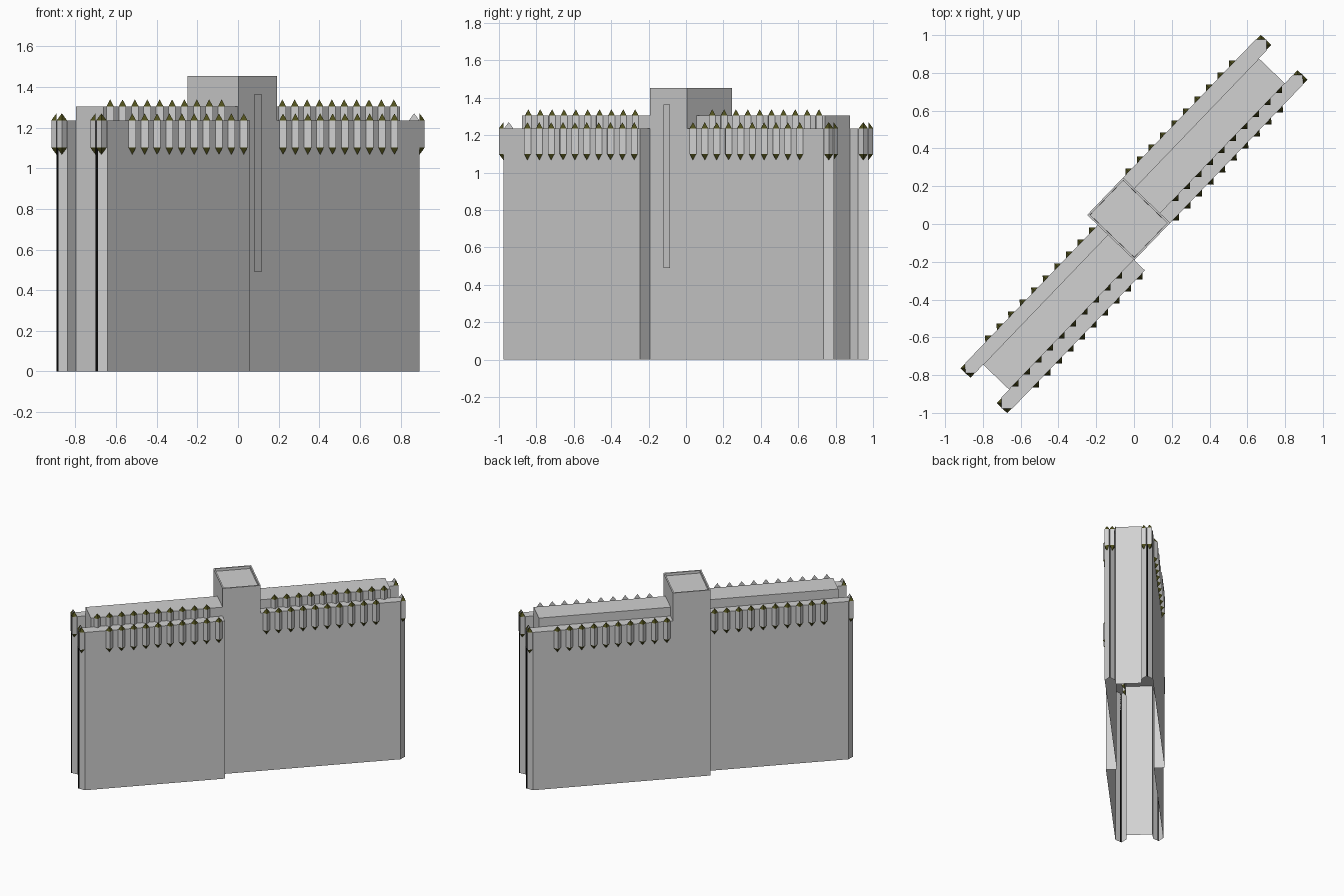
import bpy, bmesh, math

cube = bpy.data.objects.get("Cube")
if cube:
    bpy.data.objects.remove(cube, do_unlink=True)


def material(name, rgb):
    m = bpy.data.materials.new(name)
    m.use_nodes = True
    m.diffuse_color = (*rgb, 1)
    bsdf = next(n for n in m.node_tree.nodes if n.type == 'BSDF_PRINCIPLED')
    bsdf.inputs["Base Color"].default_value = (*rgb, 1)
    return m


STONE = material("stone grey", (0.64, 0.64, 0.64))
OLIVE = material("dark olive", (0.08, 0.08, 0.012))
BLACK = material("black", (0.002, 0.002, 0.002))

ANGLE = math.radians(46.15)          # the wall runs diagonally
WALL_TOP, CORE_TOP, TOWER_TOP = 1.236, 1.305, 1.453
TOWER = 0.137                        # half length of the tower
OUTER, INNER = 0.212, 0.134          # far and near faces of each wing
END, TIP, CORE_END = 1.149, 1.19, 1.09
CORE_FAR, CORE_NEAR = 0.13, 0.06
STRIP = 0.2                          # black share of a slanted end face


def finish(name, bm):
    mesh = bpy.data.meshes.new(name)
    bm.to_mesh(mesh)
    bm.free()
    for m in (STONE, OLIVE, BLACK):
        mesh.materials.append(m)
    ob = bpy.data.objects.new(name, mesh)
    ob.rotation_euler.z = ANGLE
    bpy.context.collection.objects.link(ob)


def shell(bm, outline, z0, z1):
    """Side walls and a top, open underneath."""
    low = [bm.verts.new((u, v, z0)) for u, v in outline]
    high = [bm.verts.new((u, v, z1)) for u, v in outline]
    for i in range(len(low)):
        j = (i + 1) % len(low)
        bm.faces.new((low[i], low[j], high[j], high[i]))
    top = bm.faces.new(high)
    bmesh.ops.recalc_face_normals(bm, faces=bm.faces[:])
    bm.normal_update()
    return top


def rect(u0, u1, v0, v1):
    return [(u0, v0), (u1, v0), (u1, v1), (u0, v1)]


def pointed_end(v0, v1):
    mid = (v0 + v1) / 2
    strip = (-TIP + STRIP * (TIP - END), mid + STRIP * (v0 - mid))
    return [(-END, v0), strip, (-TIP, mid), (-END, v1)]


# Walls: one wing outline, turned half round for the other
FAR_END = pointed_end(-OUTER, -CORE_FAR)
NEAR_END = pointed_end(CORE_NEAR, INNER)
wing = ([(-TOWER, -OUTER)] + FAR_END
        + [(-CORE_END, -CORE_FAR), (-CORE_END, CORE_NEAR)]
        + NEAR_END + [(-TOWER, INNER)])
outline = (wing + [(-TOWER, OUTER)]
           + [(-u, -v) for u, v in wing] + [(-TOWER, -INNER)])
bm = bmesh.new()
shell(bm, outline, 0, WALL_TOP)
for f in bm.faces:                   # black strips beside the end points
    if all(abs(vert.co.x) > (END + TIP) / 2 for vert in f.verts):
        f.material_index = 2
finish("walls", bm)

# Raised cores along the wing tops
for name, s in (("right_wing_core", -1), ("left_wing_core", 1)):
    bm = bmesh.new()
    shell(bm, [(s * u, s * v) for u, v in
               rect(TOWER, CORE_END, -CORE_NEAR, CORE_FAR)], WALL_TOP, CORE_TOP)
    finish(name, bm)

# Tower top with a shallow sunken roof
bm = bmesh.new()
roof = shell(bm, rect(-TOWER, TOWER, -INNER, OUTER), WALL_TOP, TOWER_TOP)
bmesh.ops.inset_region(bm, faces=[roof], thickness=0.015)
bm.normal_update()
bmesh.ops.inset_region(bm, faces=[roof], thickness=0.001, depth=-0.02)
finish("tower", bm)

# Thin upright panel just in front of the tower
bm = bmesh.new()
bm.faces.new([bm.verts.new((u, -INNER - 0.009, z))
              for u, z in rect(-0.03, 0.019, 0.49, 1.365)])
finish("tower_panel", bm)


def stud(bm, u, v, heading, top, r=0.025, length=0.135, point=0.034):
    """Half of a square column set on a wall, pointed at both ends."""
    n = (math.cos(heading), math.sin(heading))
    t = (-n[1], n[0])
    plan = [(u - r * t[0], v - r * t[1]), (u + r * n[0], v + r * n[1]),
            (u + r * t[0], v + r * t[1])]
    a, b, c = [bm.verts.new((*p, top - length)) for p in plan]
    d, e, f = [bm.verts.new((*p, top)) for p in plan]
    peak = bm.verts.new((u, v, top + point))
    foot = bm.verts.new((u, v, top - length - point))
    faces = [bm.faces.new(face) for face in
             ((a, b, e, d), (b, c, f, e), (a, d, peak, f, c, foot))]
    for face in ((d, e, peak), (e, f, peak), (b, a, foot), (c, b, foot)):
        faces.append(bm.faces.new(face))
        faces[-1].material_index = 1
    bmesh.ops.recalc_face_normals(bm, faces=faces)


# Rows of ten studs: both wall faces, and the front face of each core
SOUTH, NORTH = -math.pi / 2, math.pi / 2
rows = (
    ("right_front_studs", -1, 0.18, -OUTER, SOUTH, WALL_TOP),
    ("right_back_studs", -1, 0.18, INNER, NORTH, WALL_TOP),
    ("right_core_studs", -1, 0.252, -CORE_FAR, SOUTH, CORE_TOP),
    ("left_front_studs", 1, 0.18, -INNER, SOUTH, WALL_TOP),
    ("left_back_studs", 1, 0.18, OUTER, NORTH, WALL_TOP),
    ("left_core_studs", 1, 0.252, -CORE_NEAR, SOUTH, CORE_TOP),
)
for name, s, start, v, heading, top in rows:
    bm = bmesh.new()
    for i in range(10):
        stud(bm, s * (start + 0.088 * i), v, heading, top)
    finish(name, bm)

# A stud on each slanted face of the four pointed ends
for name, s in (("right_end_studs", 1), ("left_end_studs", -1)):
    bm = bmesh.new()
    for end in (FAR_END, NEAR_END):
        tip = end[2]
        for corner, side in ((end[0], 5), (end[3], 3)):
            u, v = (tip[0] + corner[0]) / 2, (tip[1] + corner[1]) / 2
            heading = side * math.pi / 4 + (0 if s > 0 else math.pi)
            stud(bm, s * u, s * v, heading, WALL_TOP)
    finish(name, bm)
